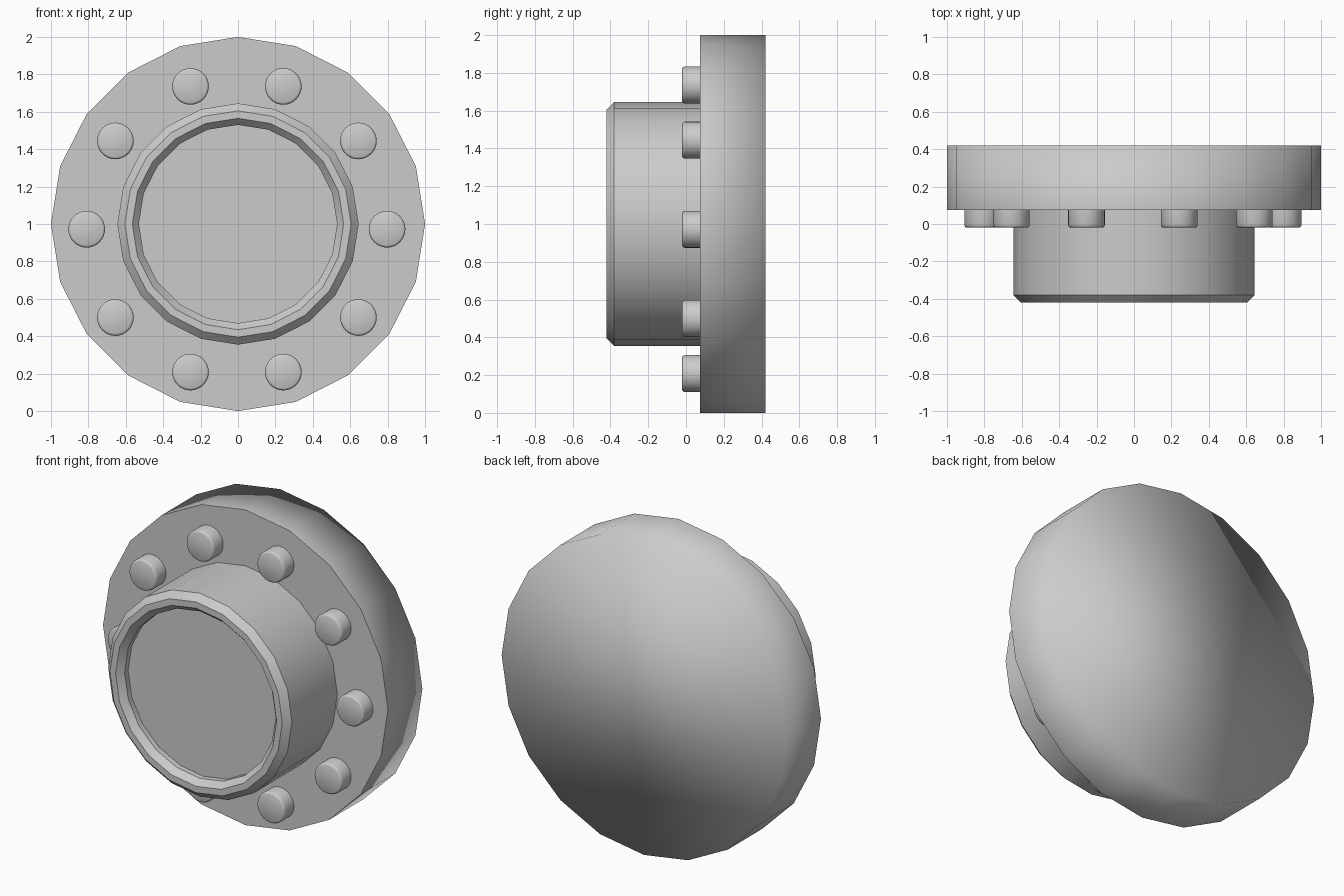
import bpy, bmesh
from math import sin, cos, pi, radians

if "Cube" in bpy.data.objects:
    bpy.data.objects.remove(bpy.data.objects["Cube"])


def lathe(name, profile, sides, cx=0.0, cz=1.0):
    """Closed solid turned around the y axis; profile = (radius, y) from front to back."""
    bm = bmesh.new()
    rings = []
    for r, y in profile:
        rings.append([bm.verts.new((cx + r * cos(2 * pi * i / sides), y,
                                    cz + r * sin(2 * pi * i / sides)))
                      for i in range(sides)])
    for a, b in zip(rings, rings[1:]):
        for i in range(sides):
            j = (i + 1) % sides
            bm.faces.new((a[i], a[j], b[j], b[i]))
    bm.faces.new(rings[0])
    bm.faces.new(rings[-1])
    bmesh.ops.recalc_face_normals(bm, faces=bm.faces)
    mesh = bpy.data.meshes.new(name)
    bm.to_mesh(mesh)
    bm.free()
    obj = bpy.data.objects.new(name, mesh)
    bpy.context.collection.objects.link(obj)
    return obj


def smooth(obj, angle):
    bpy.ops.object.select_all(action='DESELECT')
    bpy.context.view_layer.objects.active = obj
    obj.select_set(True)
    bpy.ops.object.shade_smooth_by_angle(angle=radians(angle))


# Flange disc: crisp front edge, rim and back shaded as one soft surface
flange = lathe("flange", [(1.0, 0.075), (1.0, 0.42)], 20)
for p in flange.data.polygons:
    p.use_smooth = True
for e in flange.data.edges:
    ys = [flange.data.vertices[v].co.y for v in e.vertices]
    e.use_edge_sharp = max(ys) < 0.1

# Hub: shallow recessed floor, chamfered lip, straight barrel
hub = lathe("hub", [(0.53, -0.345), (0.53, -0.38), (0.565, -0.42), (0.605, -0.42),
                    (0.645, -0.38), (0.645, 0.10)], 20)
smooth(hub, 30)

# Ring of ten bolts with softened heads
for i in range(10):
    a = 2 * pi * i / 10
    bolt = lathe(f"bolt_{i + 1}", [(0.086, -0.02), (0.094, -0.016), (0.098, -0.006),
                                   (0.098, 0.09)], 32,
                 -0.006 + 0.803 * cos(a), 0.972 + 0.803 * sin(a))
    smooth(bolt, 50)
